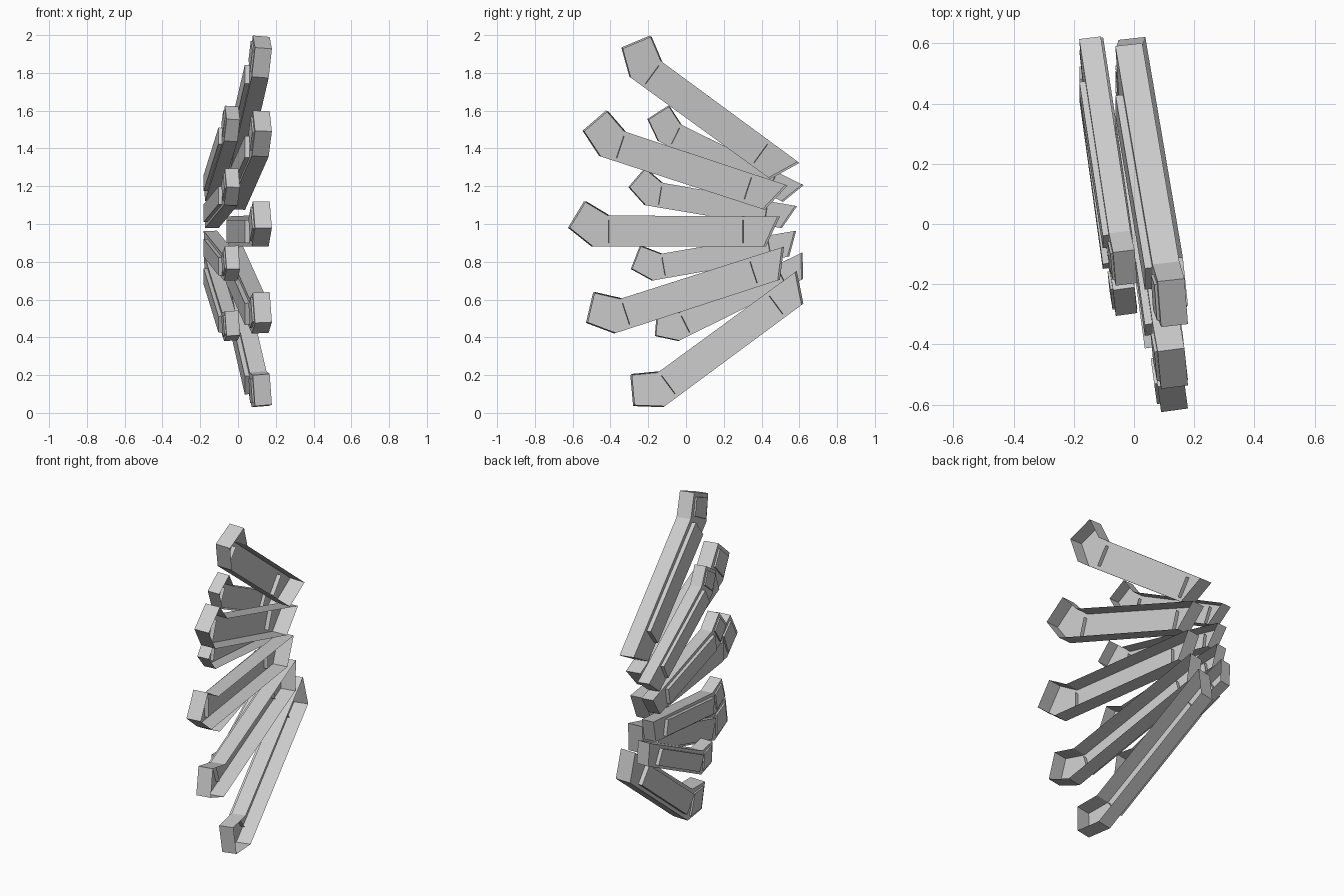
import bpy, bmesh
from math import sin, cos, tan, radians
from mathutils import Vector

if "Cube" in bpy.data.objects:
    bpy.data.objects.remove(bpy.data.objects["Cube"])

YAW = radians(7.8)

# side profile of one beam: (along, across), origin at the lower front corner
BEAM = [(0, 0), (.91, 0), (.985, .16), (.085, .165), (-.04, .24), (-.125, .10)]
PANEL = [(.09, .02), (.80, .02), (.80, .14), (.09, .14)]
HEAD = [(.0, .03), (.055, .15), (-.03, .21), (-.097, .10)]


def make_placer(x0, corner, pitch, scale):
    """Map (along, across, depth) of a beam to world space."""
    c, s = cos(radians(pitch)), sin(radians(pitch))

    def place(u, v, w):
        u, v = u * scale, v * scale
        x = x0 - u * tan(YAW) + w * cos(YAW)
        a = u + w * sin(YAW)
        return Vector((x, corner[0] + a * c - v * s, corner[1] + a * s + v * c))
    return place


def add_object(name, bm):
    me = bpy.data.meshes.new(name)
    bm.to_mesh(me)
    bm.free()
    ob = bpy.data.objects.new(name, me)
    bpy.context.collection.objects.link(ob)
    return ob


def tray(name, place, profile, floor, lip):
    """Open tray: a flat floor with a rim standing on its outline."""
    bm = bmesh.new()
    lo = [bm.verts.new(place(u, v, floor)) for u, v in profile]
    hi = [bm.verts.new(place(u, v, lip)) for u, v in profile]
    bm.faces.new(lo[::-1])
    n = len(profile)
    for i in range(n):
        j = (i + 1) % n
        bm.faces.new((lo[i], lo[j], hi[j], hi[i]))
    return add_object(name, bm)


def ribs(name, place, depth):
    """Thin cross ribs on the inside at both panel ends."""
    bm = bmesh.new()
    for u in (.09, .80):
        q = [(u, .02, 0), (u, .14, 0), (u, .14, depth), (u, .02, depth)]
        bm.faces.new([bm.verts.new(place(*p)) for p in q])
    return add_object(name, bm)


def finger(name, x0, corner, pitch, scale, depth):
    place = make_placer(x0, corner, pitch, scale)
    tray(name + "_shell", place, BEAM, 0, depth)
    tray(name + "_side_panel", place, PANEL, -.025 * scale, 0)
    tray(name + "_head_panel", place, HEAD, -.01 * scale, 0)
    ribs(name + "_ribs", place, .025 * scale)


# front row of five large beams, fanned
LARGE = [((-.30, 1.78), -36), ((-.46, 1.36), -18), ((-.50, .88), 0),
         ((-.38, .42), 18), ((-.12, .03), 36.5)]
for i, (corner, pitch) in enumerate(LARGE):
    finger(f"large_beam_{i + 1}", .073, corner, pitch, 1.0, .09)

# second row of four small beams between them
SMALL = [((-.15, 1.44), -26), ((-.22, 1.10), -9.5),
         ((-.18, .70), 10), ((-.04, .38), 26.5)]
for i, (corner, pitch) in enumerate(SMALL):
    finger(f"small_beam_{i + 1}", -.074, corner, pitch, .80, .072)
